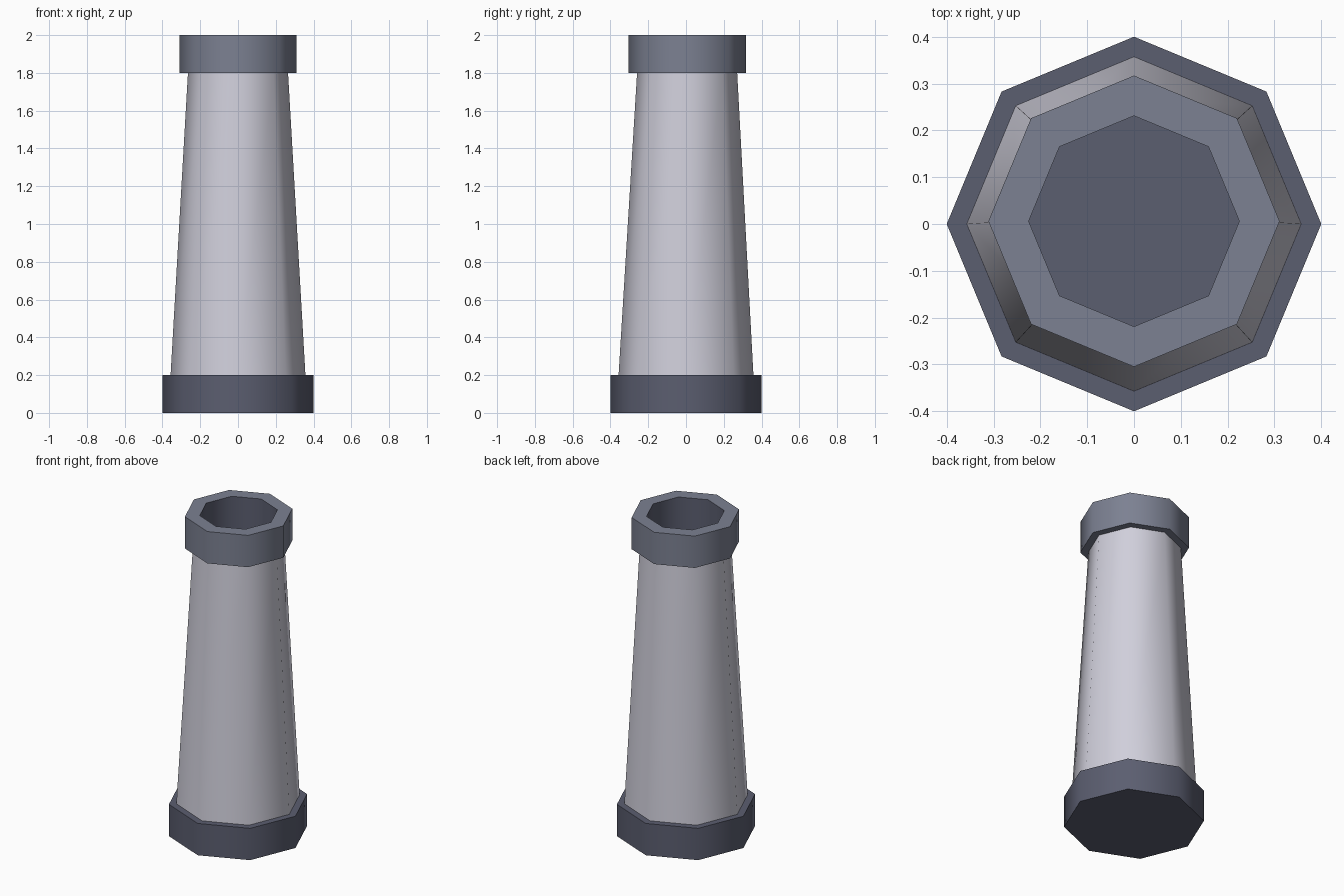
import bpy, bmesh, math

if "Cube" in bpy.data.objects:
    bpy.data.objects.remove(bpy.data.objects["Cube"])

SIDES = 8


def material(name, hex_rgb):
    def lin(c):
        c /= 255
        return c / 12.92 if c <= 0.04045 else ((c + 0.055) / 1.055) ** 2.4
    m = bpy.data.materials.new(name)
    m.diffuse_color = (*[lin(int(hex_rgb[i:i + 2], 16)) for i in (0, 2, 4)], 1)
    m.use_nodes = True
    m.node_tree.nodes["Principled BSDF"].inputs["Base Color"].default_value = m.diffuse_color
    return m


def lathe(name, profile, mat, close_start=False, close_end=False, loop=False):
    """Spin (radius, z, y offset) points into an eight-sided part."""
    bm = bmesh.new()
    rings = []
    for r, z, dy in profile:
        rings.append([bm.verts.new((r * math.cos(math.tau * i / SIDES),
                                    r * math.sin(math.tau * i / SIDES) + dy, z))
                      for i in range(SIDES)])
    pairs = list(zip(rings, rings[1:]))
    if loop:
        pairs.append((rings[-1], rings[0]))
    for a, b in pairs:
        for i in range(SIDES):
            j = (i + 1) % SIDES
            bm.faces.new((a[i], a[j], b[j], b[i]))
    if close_start:
        bm.faces.new(rings[0][::-1])
    if close_end:
        bm.faces.new(rings[-1])
    me = bpy.data.meshes.new(name)
    bm.to_mesh(me)
    bm.free()
    me.materials.append(mat)
    ob = bpy.data.objects.new(name, me)
    bpy.context.collection.objects.link(ob)
    bpy.ops.object.select_all(action='DESELECT')
    ob.select_set(True)
    bpy.context.view_layer.objects.active = ob
    bpy.ops.object.shade_smooth_by_angle(angle=math.radians(50))
    return ob


dark = material("dark slate", "5B5E70")
slate = material("light slate", "7C8192")
pale = material("pale grey", "D0CFDB")
DY = 0.006  # the top end sits slightly off centre

# Base collar
lathe("base_collar", [(0.40, 0, 0), (0.40, 0.2, 0)], dark, True, True)

# Tapered barrel
lathe("barrel", [(0.357, 0.2, 0), (0.265, 1.8, DY)], pale)

# Muzzle ring: outer side, top rim and underside
lathe("muzzle_ring", [(0.225, 1.8, DY), (0.311, 1.8, DY),
                      (0.311, 2.0, DY), (0.225, 2.0, DY)], slate)

# Bore: dark inner wall and floor
lathe("bore", [(0.225, 2.0, DY), (0.225, 1.0, DY)], dark, close_end=True)
